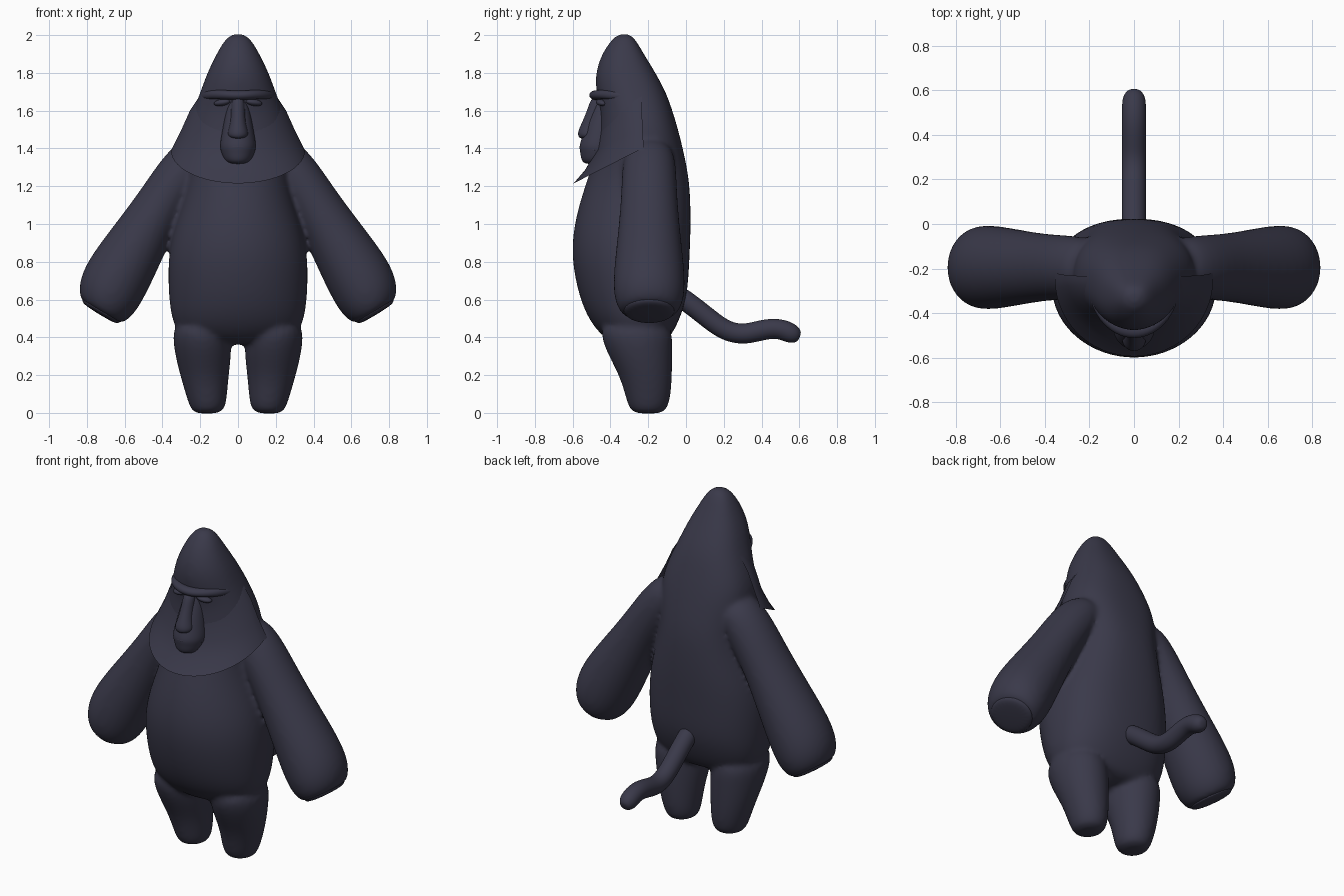
import bpy, bmesh, math
from mathutils import Vector

cube = bpy.data.objects.get("Cube")
if cube:
    bpy.data.objects.remove(cube)

COLOUR = (0.042, 0.041, 0.068, 1)
fur = bpy.data.materials.new("dark slate fur")
fur.use_nodes = True
fur.diffuse_color = COLOUR
bsdf = fur.node_tree.nodes["Principled BSDF"]
bsdf.inputs["Base Color"].default_value = COLOUR
bsdf.inputs["Roughness"].default_value = 0.8


def loft(bm, rings, n=24, back_power=2.0):
    """Closed skin through rings of (centre, u axis, v axis)."""
    loops = []
    for c, u, v in rings:
        c, u, v = Vector(c), Vector(u), Vector(v)
        loop = []
        for i in range(n):
            a = 2 * math.pi * i / n
            p = back_power if math.sin(a) > 0 else 2.0
            s, t = (math.copysign(abs(f) ** (2 / p), f) for f in (math.cos(a), math.sin(a)))
            loop.append(bm.verts.new(c + u * s + v * t))
        loops.append(loop)
    for a, b in zip(loops, loops[1:]):
        for i in range(n):
            j = (i + 1) % n
            bm.faces.new((a[i], a[j], b[j], b[i]))
    bm.faces.new(loops[0])
    bm.faces.new(loops[-1])


def slices(rows, x=0):
    """Horizontal rings from (z, half width, front y, back y)."""
    return [((x, (f + b) / 2, z), (w, 0, 0), (0, (b - f) / 2, 0)) for z, w, f, b in rows]


def finish(name, bm, subdiv=2, angle=60):
    bmesh.ops.recalc_face_normals(bm, faces=bm.faces)
    mesh = bpy.data.meshes.new(name)
    bm.to_mesh(mesh)
    bm.free()
    mesh.materials.append(fur)
    ob = bpy.data.objects.new(name, mesh)
    bpy.context.collection.objects.link(ob)
    bpy.ops.object.select_all(action='DESELECT')
    ob.select_set(True)
    bpy.context.view_layer.objects.active = ob
    bpy.ops.object.shade_smooth_by_angle(angle=math.radians(angle))
    if subdiv:
        ob.modifiers.new("Subdivision", 'SUBSURF').levels = subdiv
        ob.modifiers[-1].render_levels = subdiv
    return ob


# Torso and pointed head
bm = bmesh.new()
loft(bm, slices([
    (.36, .20, -.38, -.12), (.42, .32, -.46, -.07), (.50, .355, -.52, -.03),
    (.62, .37, -.57, .01), (.80, .375, -.607, .02), (.95, .35, -.603, .027),
    (1.1, .30, -.57, .027), (1.25, .265, -.52, .018), (1.4, .28, -.47, -.015),
    (1.5, .275, -.46, -.04), (1.6, .24, -.455, -.07), (1.7, .20, -.478, -.105),
    (1.8, .165, -.482, -.16), (1.9, .115, -.448, -.222), (1.97, .075, -.40, -.262),
    (2.008, .035, -.36, -.295)]), back_power=2.5)

for side in (1, -1):
    # Legs
    for_leg = [(-.005, .165, -.2, .06, .07), (.02, .16, -.2, .092, .10),
               (.08, .165, -.2, .107, .12), (.2, .178, -.212, .13, .14),
               (.35, .187, -.255, .158, .185), (.5, .2, -.27, .15, .2)]
    loft(bm, [((side * x, y, z), (rx, 0, 0), (0, ry, 0)) for z, x, y, rx, ry in for_leg])
    # Arms, swelling towards blunt hands
    for_arm = [(.17, 1.43, .10, .12), (.27, 1.31, .135, .145), (.40, 1.12, .13, .15),
               (.52, .92, .155, .17), (.64, .72, .182, .192), (.695, .61, .172, .188),
               (.722, .55, .14, .158), (.731, .53, .11, .13)]
    loft(bm, [((side * x, -.195, z), (side * .85 * r, 0, .52 * r), (0, ry, 0))
              for x, z, r, ry in for_arm])
body = finish("body", bm)
remesh = body.modifiers.new("Blend", 'REMESH')
remesh.mode = 'VOXEL'
remesh.voxel_size = 0.014
remesh.use_smooth_shade = True
soft = body.modifiers.new("Soften", 'SMOOTH')
soft.factor = 0.5
soft.iterations = 8

# Palm pads on the blunt hand ends
for side, label in ((1, "left"), (-1, "right")):
    bm = bmesh.new()
    loft(bm, [((side * x, -.195, z), (side * .85 * r, 0, .52 * r), (0, r * 1.15, 0))
              for x, z, r in [(.715, .56, .12), (.728, .535, .12), (.736, .522, .09)]])
    finish(label + "_palm", bm)

# Tail: rings follow the path tangent
bm = bmesh.new()
path = [Vector((0, y, z)) for y, z in [
    (-.05, .63), (.01, .585), (.07, .54), (.15, .475), (.22, .43), (.30, .415),
    (.37, .43), (.45, .448), (.51, .442), (.56, .42), (.59, .405), (.602, .40)]]
rings = []
for i, p in enumerate(path):
    d = (path[min(i + 1, len(path) - 1)] - path[max(i - 1, 0)]).normalized()
    r = (.02 if i == len(path) - 1 else .04 if i == len(path) - 2 else .056)
    rings.append((p, (r, 0, 0), Vector((0, -d.z, d.y)) * r))
loft(bm, rings, 12)
finish("tail", bm)

# Mane: flared cape round the front of the head, with a tucked lower lip
bm = bmesh.new()
COLS = 32
rows = [(.25, .20, 1.29, 1.43), (.355, .345, 1.215, 1.39), (.335, .285, 1.285, 1.43),
        (.30, .225, 1.39, 1.50), (.255, .198, 1.55, 1.60), (.195, .19, 1.69, 1.69)]
grid = []
for w, d, z_front, z_side in rows:
    line = []
    for i in range(COLS + 1):
        a = math.radians(-95 + 190 * i / COLS)
        z = z_side + (z_front - z_side) * max(0, math.cos(a))
        line.append(bm.verts.new((w * math.sin(a), -.25 - d * math.cos(a), z)))
    grid.append(line)
for a, b in zip(grid, grid[1:]):
    for i in range(COLS):
        bm.faces.new((a[i], a[i + 1], b[i + 1], b[i]))
finish("mane", bm, subdiv=0, angle=50)

# Muzzle with chin
bm = bmesh.new()
loft(bm, slices([(1.315, .045, -.53, -.40), (1.335, .075, -.556, -.38), (1.38, .09, -.56, -.36),
                 (1.41, .097, -.568, -.36), (1.46, .09, -.55, -.36), (1.54, .075, -.525, -.36),
                 (1.62, .06, -.49, -.36), (1.68, .04, -.47, -.36)]))
finish("muzzle", bm)

# Nose bridge and nostrils
bm = bmesh.new()
loft(bm, slices([(1.45, .03, -.56, -.48), (1.465, .056, -.573, -.46), (1.49, .054, -.573, -.46),
                 (1.53, .042, -.555, -.45), (1.6, .036, -.524, -.44), (1.68, .036, -.50, -.42)]), 16)
finish("nose", bm)

# Lips and brow ridge: tapered bars arched round the face
def bar(name, half, ry, rz):
    bm = bmesh.new()
    full = [(-x, y, z, k) for x, y, z, k in half] + [(x, y, z, k) for x, y, z, k in half[-2::-1]]
    loft(bm, [((x, y, z), (0, ry * k, 0), (0, 0, rz * k)) for x, y, z, k in full], 12)
    finish(name, bm)


bar("brow", [(.20, -.32, 1.675, .5), (.16, -.405, 1.685, .9), (.08, -.468, 1.685, 1),
             (0, -.485, 1.68, 1)], .034, .026)
bar("upper_lip", [(.092, -.48, 1.39, .4), (.06, -.535, 1.403, .9), (0, -.556, 1.41, 1)], .016, .012)
bar("lower_lip", [(.085, -.49, 1.382, .4), (.055, -.53, 1.378, .9), (0, -.552, 1.378, 1)], .016, .011)

# Eyes beneath the brow
for side, label in ((1, "left"), (-1, "right")):
    bpy.ops.mesh.primitive_uv_sphere_add(segments=20, ring_count=12, radius=1,
                                         location=(side * .085, -.448, 1.643),
                                         rotation=(0, side * .15, side * .3))
    eye = bpy.context.object
    eye.name = label + "_eye"
    eye.scale = (.045, .026, .018)
    eye.data.materials.append(fur)
    bpy.ops.object.shade_smooth()
